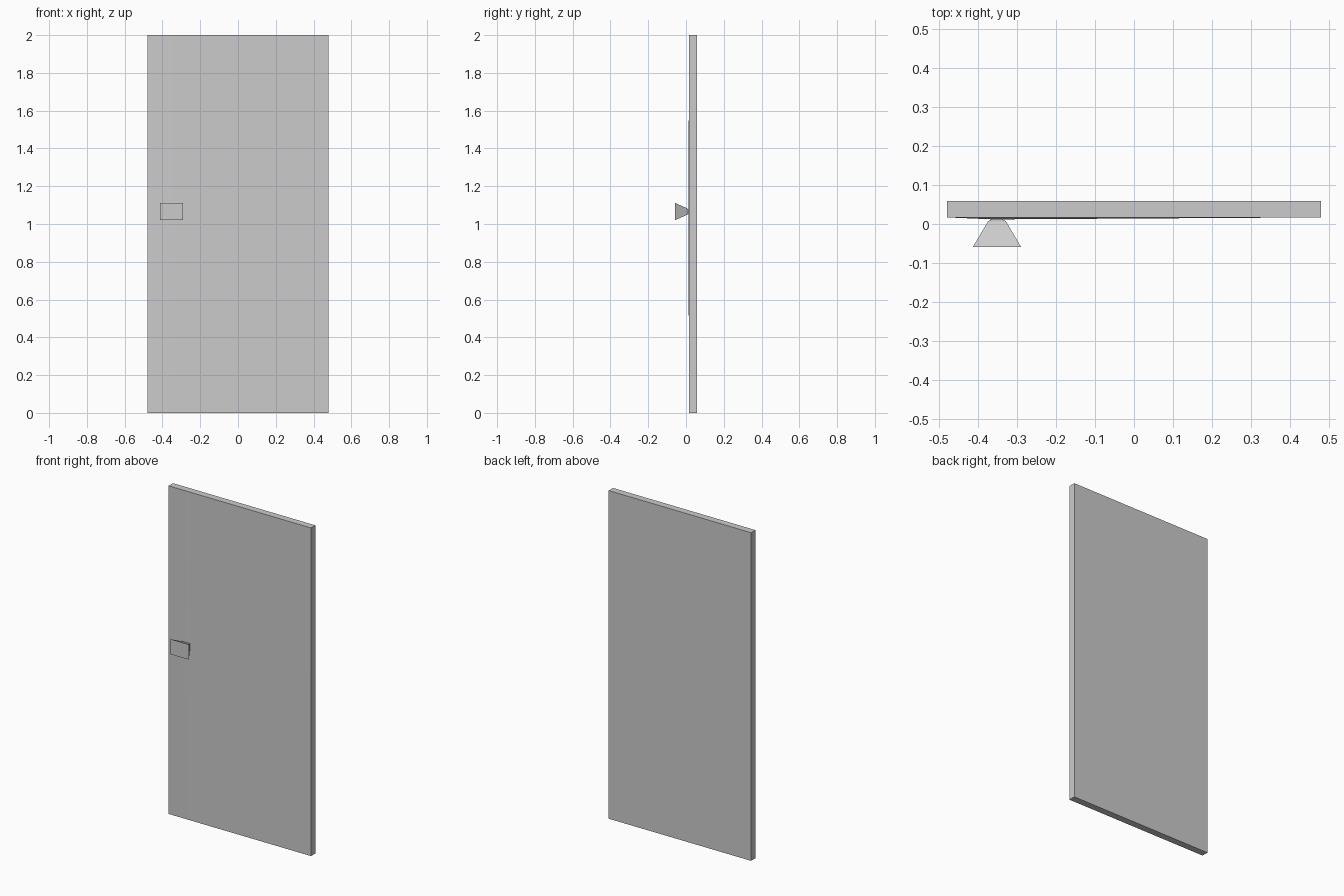
import bpy, bmesh

if "Cube" in bpy.data.objects:
    bpy.data.objects.remove(bpy.data.objects["Cube"])

KX, KZ = -0.352, 1.066          # knob centre
FRONT, BACK = 0.017, 0.059      # door slab faces
NECK_Y = 0.012                  # front panel swells to the knob here
NECK_W, NECK_H = 0.013, 0.010   # half sizes of the neck


def finish(bm, name):
    bmesh.ops.recalc_face_normals(bm, faces=bm.faces[:])
    mesh = bpy.data.meshes.new(name)
    bm.to_mesh(mesh)
    bm.free()
    obj = bpy.data.objects.new(name, mesh)
    bpy.context.collection.objects.link(obj)
    return obj


# Door slab: front is a 3 x 3 grid pulled very slightly out around the knob
bm = bmesh.new()
xs = [-0.48, KX - NECK_W, KX + NECK_W, 0.48]
zs = [0.0, KZ - NECK_H, KZ + NECK_H, 2.0]
g = [[bm.verts.new((x, NECK_Y if i in (1, 2) and j in (1, 2) else FRONT, z))
      for j, z in enumerate(zs)] for i, x in enumerate(xs)]
for i in range(3):
    for j in range(3):
        bm.faces.new((g[i][j], g[i + 1][j], g[i + 1][j + 1], g[i][j + 1]))
b = [bm.verts.new((x, BACK, z)) for x, z in
     ((-0.48, 0), (0.48, 0), (0.48, 2), (-0.48, 2))]
bm.faces.new(b)
rims = [[g[i][0] for i in range(4)], g[3],
        [g[i][3] for i in (3, 2, 1, 0)], g[0][::-1]]
for k, rim in enumerate(rims):
    bm.faces.new(rim + [b[(k + 1) % 4], b[k]])
finish(bm, "door_panel")

# Knob: rectangular flared block, (y, half width, half height) per ring
bm = bmesh.new()
rings = []
for y, w, h in ((NECK_Y, NECK_W, NECK_H), (0.007, 0.023, 0.017),
                (-0.059, 0.062, 0.046)):
    rings.append([bm.verts.new((KX + sx * w, y, KZ + sz * h))
                  for sx, sz in ((-1, -1), (1, -1), (1, 1), (-1, 1))])
for r0, r1 in zip(rings, rings[1:]):
    for k in range(4):
        n = (k + 1) % 4
        bm.faces.new((r0[k], r0[n], r1[n], r1[k]))
bm.faces.new(rings[0])
bm.faces.new(rings[-1])
finish(bm, "door_knob")
